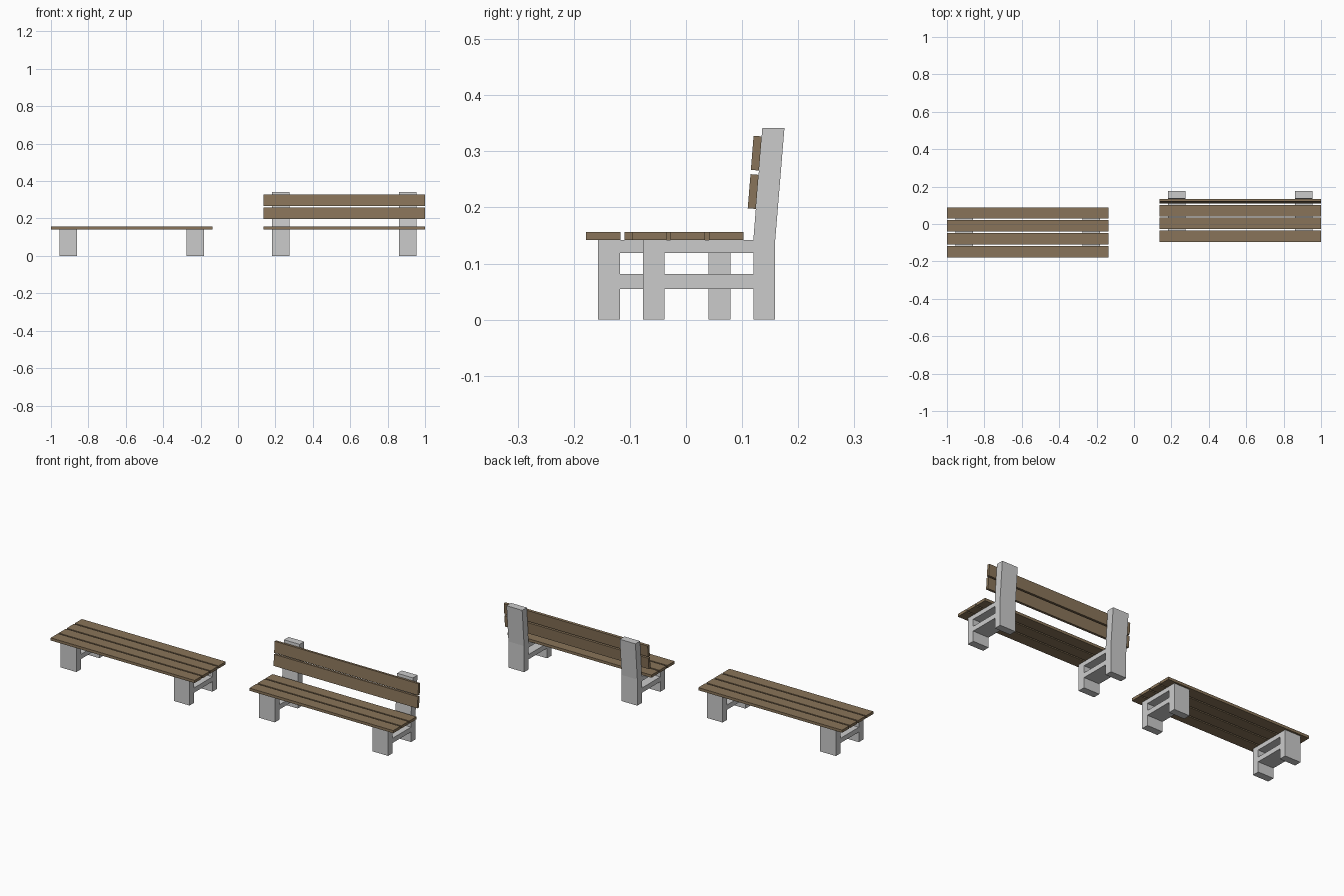
import bpy, math
from mathutils import Vector

if "Cube" in bpy.data.objects:
    bpy.data.objects.remove(bpy.data.objects["Cube"])

LENGTH, WIDTH, THICK, PITCH = 0.864, 0.061, 0.0145, 0.0687
LEG_W, LEG_D, SEAT_Z = 0.094, 0.039, 0.142

wood = bpy.data.materials.new("wood")
wood.diffuse_color = (0.25, 0.175, 0.1, 1)
wood.use_nodes = True
wood.node_tree.nodes["Principled BSDF"].inputs["Base Color"].default_value = wood.diffuse_color


def slat(name, center, tilt=0.0):
    """Plank running along x, turned about its long axis."""
    bpy.ops.mesh.primitive_cube_add(size=1, location=center, rotation=(tilt, 0, 0))
    ob = bpy.context.object
    ob.name = name
    ob.scale = (LENGTH, WIDTH, THICK)
    ob.data.materials.append(wood)


def frame(name, x, loops):
    """Side frame: outline and hole in the yz plane, extruded along x."""
    cu = bpy.data.curves.new(name, 'CURVE')
    cu.dimensions = '2D'
    cu.fill_mode = 'BOTH'
    cu.extrude = LEG_W / 2
    for pts in loops:
        sp = cu.splines.new('POLY')
        sp.points.add(len(pts) - 1)
        for p, (y, z) in zip(sp.points, pts):
            p.co = (y, z, 0, 1)
        sp.use_cyclic_u = True
    tmp = bpy.data.objects.new(name + "_outline", cu)
    bpy.context.collection.objects.link(tmp)
    bpy.context.view_layer.update()
    dg = bpy.context.evaluated_depsgraph_get()
    me = bpy.data.meshes.new_from_object(tmp.evaluated_get(dg))
    bpy.data.objects.remove(tmp)
    for v in me.vertices:
        y, z, d = v.co
        v.co = (d, y, z)
    for p in me.polygons:
        p.use_smooth = False
    ob = bpy.data.objects.new(name, me)
    ob.location.x = x
    bpy.context.collection.objects.link(ob)


def frame_loops(y0, y1, back=()):
    """Two legs joined by a lower and an upper rail; back adds a raised post."""
    a, b = y0 + LEG_D, y1 - LEG_D
    low, low_top, high = 0.055, 0.081, 0.119
    outer = [(y0, 0), (a, 0), (a, low), (b, low), (b, 0), (y1, 0), (y1, SEAT_Z),
             *back, (b, SEAT_Z), (y0, SEAT_Z)]
    if not back:
        outer.remove((b, SEAT_Z))
    return [outer, [(a, low_top), (a, high), (b, high), (b, low_top)]]


def bench(name, cx, front_y, count, loops):
    for side in (-1, 1):
        frame(f"{name}_leg_frame_{'left' if side < 0 else 'right'}", cx + side * 0.34, loops)
    for i in range(count):
        slat(f"{name}_seat_slat_{i + 1}",
             (cx, front_y + WIDTH / 2 + i * PITCH, SEAT_Z + THICK / 2))


# backless bench
bench("flat_bench", -0.568, -0.178, 4, frame_loops(-0.157, 0.079))

# bench with backrest
bench("backed_bench", 0.568, -0.096, 3,
      frame_loops(-0.077, 0.159, [(0.1755, 0.342), (0.136, 0.342)]))

# backrest slats lying on the leaning posts
lean = math.atan2(0.0162, 0.2)
along = Vector((0, math.sin(lean), math.cos(lean)))
normal = Vector((0, -math.cos(lean), math.sin(lean)))
for i in range(2):
    c = Vector((0.568, 0.12, SEAT_Z)) + along * (0.086 + i * PITCH) + normal * THICK / 2
    slat(f"backed_bench_back_slat_{i + 1}", c, math.pi / 2 - lean)
